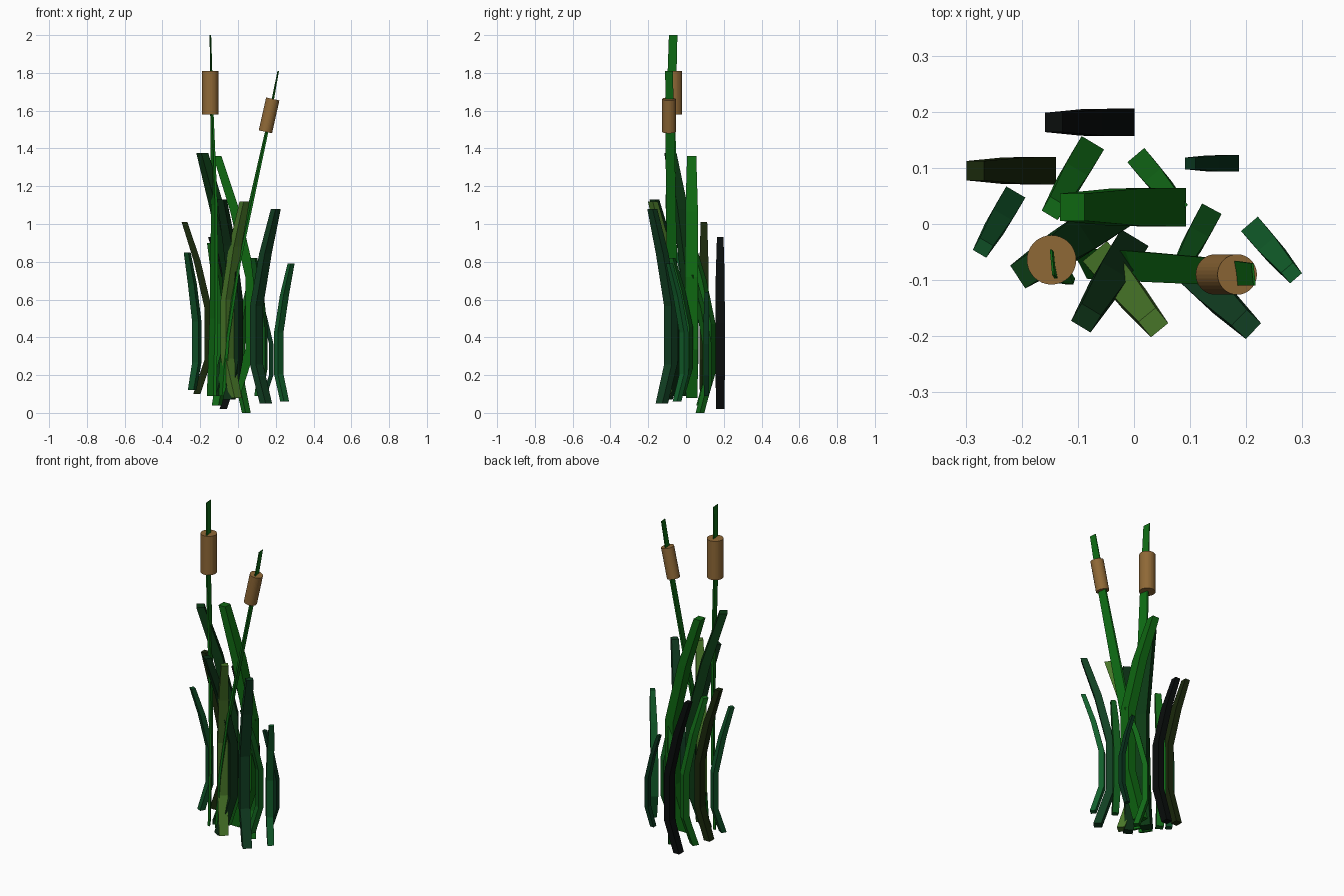
import bpy, bmesh
from mathutils import Vector

if "Cube" in bpy.data.objects:
    bpy.data.objects.remove(bpy.data.objects["Cube"])


def material(name, rgb):
    """Colours are listed as seen on screen, converted to linear here."""
    m = bpy.data.materials.new(name)
    m.diffuse_color = (*[(1.12 * c / 12.92 if c < .04 else ((1.12 * c + .055) / 1.055) ** 2.4) for c in rgb], 1)
    m.use_nodes = True
    m.node_tree.nodes["Principled BSDF"].inputs["Base Color"].default_value = m.diffuse_color
    return m


def strip(name, rings, rgb):
    """Solid ribbon skinned through rings of (centre, half_a, half_b)."""
    bm = bmesh.new()
    loops = []
    for c, a, b in rings:
        loops.append([bm.verts.new(c + i * a + j * b)
                      for i, j in ((-1, -1), (1, -1), (1, 1), (-1, 1))])
    for lo, hi in zip(loops, loops[1:]):
        for k in range(4):
            n = (k + 1) % 4
            bm.faces.new((lo[k], lo[n], hi[n], hi[k]))
    bm.faces.new(loops[0][::-1])
    bm.faces.new(loops[-1])
    bmesh.ops.recalc_face_normals(bm, faces=bm.faces)
    me = bpy.data.meshes.new(name)
    bm.to_mesh(me)
    bm.free()
    me.materials.append(material(name, rgb))
    ob = bpy.data.objects.new(name, me)
    bpy.context.collection.objects.link(ob)
    return ob


# shared leaf profile: offset along bend, height, thickness, width (all x height)
LEAF = [(-.002, 0, .042, .048), (-.068, .2, .042, .054), (-.068, .5, .042, .054),
        (-.005, .77, .040, .052), (.069, 1, .034, .038)]


def leaf(i, belly, tip, z0, z1, rgb):
    b, t = Vector((*belly, 0)), Vector((*tip, 0))
    u = (t - b).normalized()
    v = Vector((-u.y, u.x, 0))
    h = z1 - z0
    mid = (b + t) / 2 + Vector((0, 0, z0))
    strip(f"leaf_{i}", [(mid + u * o * h + Vector((0, 0, z * h)), u * th * h / 2, v * w * h / 2)
                        for o, z, th, w in LEAF], rgb)


# leaves: belly end, tip end, bottom, top, colour
LEAVES = [
    ((0, .181), (-.16, .181), .02, .93, (.032, .045, .042)),
    ((-.14, .095), (-.30, .095), .10, 1.01, (.09, .14, .04)),
    ((-.21, .058), (-.277, -.056), .12, .85, (.05, .27, .13)),
    ((.206, 0), (.29, -.098), .06, .79, (.06, .33, .15)),
    ((.187, .108), (.09, .108), .09, .64, (.03, .18, .10)),
    ((.084, -.067), (.214, -.192), .05, 1.08, (.06, .22, .12)),
    ((-.07, -.048), (.048, -.192), .08, 1.12, (.25, .41, .14)),
    ((-.002, -.03), (-.093, -.18), .07, 1.13, (.04, .16, .07)),
    ((-.022, .028), (-.208, -.095), .09, 1.375, (.04, .20, .07)),
    ((.092, .03), (-.135, .03), .08, 1.36, (.05, .36, .06)),
    ((-.075, .142), (-.15, .016), .04, .90, (.06, .37, .08)),
    ((.004, .122), (.086, .024), 0, .73, (.06, .36, .08)),
    ((.136, .022), (.08, -.082), .09, .82, (.05, .31, .09)),
]
for i, args in enumerate(LEAVES, 1):
    leaf(i, *args)


# flower stems: x, y, z, thickness, skew of the flat side in x, y width
def stem(name, pts):
    strip(name, [(Vector((x, y, z)), Vector((a / 2, 0, 0)), Vector((s / 2, -b / 2, 0)))
                 for x, y, z, a, s, b in pts], (.05, .38, .07))


stem("tall_stem", [(-.14, -.07, .09, .016, .034, .055), (-.128, -.07, .5, .016, .03, .055),
                   (-.125, -.08, 1.1, .014, .02, .055), (-.138, -.08, 1.58, .008, .01, .05),
                   (-.146, -.068, 2.0, .004, .004, .045)])
stem("leaning_stem", [(-.09, -.07, .09, .016, .028, .055), (-.065, -.072, .4, .015, .025, .055),
                      (0, -.075, .8, .013, .018, .055), (.15, -.085, 1.48, .009, .009, .048),
                      (.213, -.09, 1.81, .004, .004, .04)])


# brown seed heads
def head(name, lo, hi, r):
    lo, hi = Vector(lo), Vector(hi)
    d = hi - lo
    bpy.ops.mesh.primitive_cylinder_add(vertices=32, radius=r, depth=d.length, location=(lo + hi) / 2)
    ob = bpy.context.object
    ob.name = name
    ob.rotation_mode = 'QUATERNION'
    ob.rotation_quaternion = Vector((0, 0, 1)).rotation_difference(d)
    ob.data.materials.append(material(name, (.50, .365, .19)))


head("tall_seed_head", (-.147, -.064, 1.58), (-.147, -.064, 1.81), .044)
head("leaning_seed_head", (.145, -.09, 1.488), (.184, -.09, 1.662), .036)
